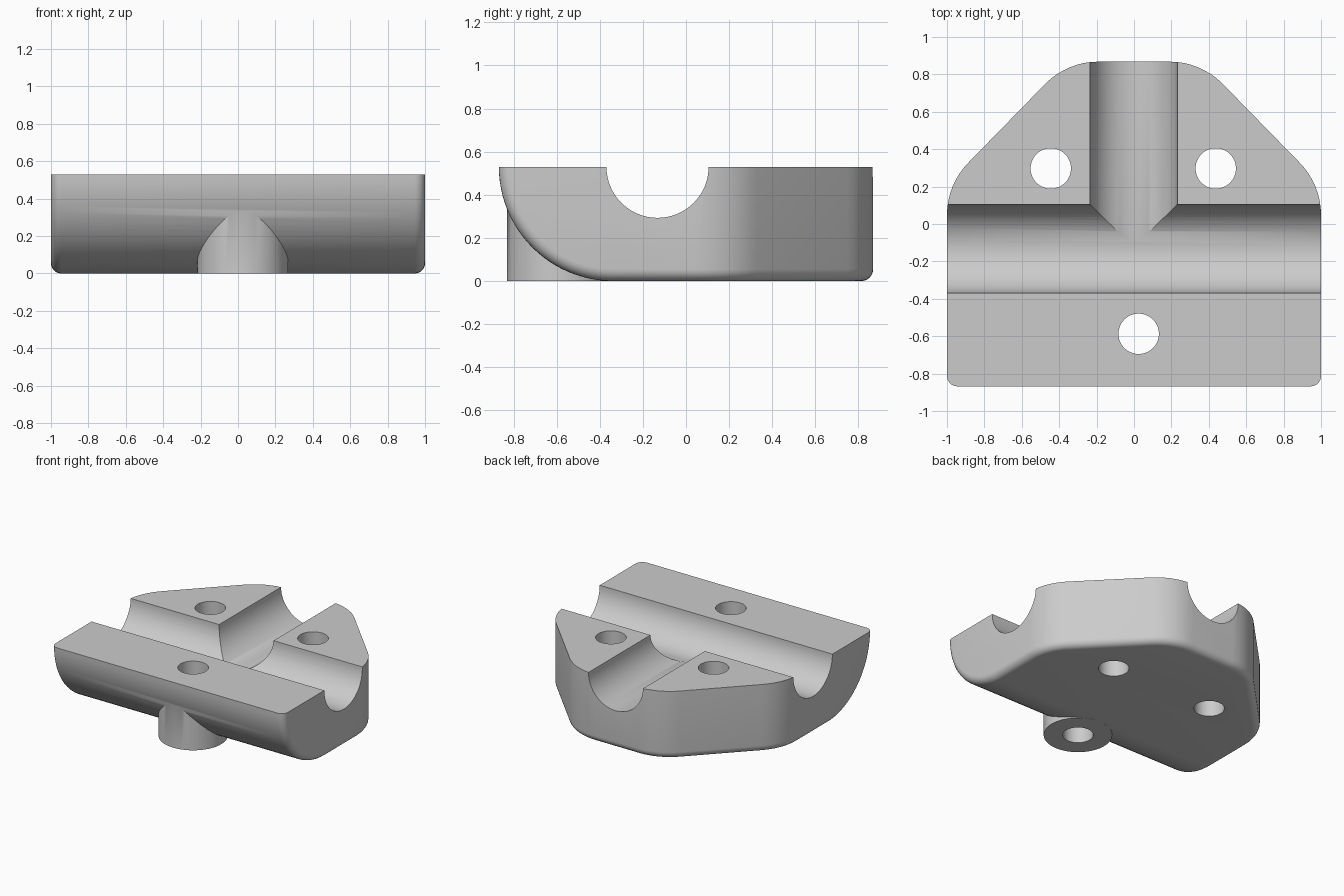
import bpy, bmesh
from math import sin, cos, radians
from mathutils import Matrix, Vector

if "Cube" in bpy.data.objects:
    bpy.data.objects.remove(bpy.data.objects["Cube"])

TOP = 0.53               # height of the flat upper face
FILLET = 0.055           # rounding of the lower and end edges
HALF_W, HALF_D = 1.0, 0.868
CORNER = 0.4             # radius of the rear plan corners
BELLY_Y = TOP - HALF_D   # centre of the curved front underside

grey = bpy.data.materials.new("grey")
grey.use_nodes = True
grey.diffuse_color = (0.6, 0.6, 0.6, 1)
grey.node_tree.nodes["Principled BSDF"].inputs["Base Color"].default_value = (0.6, 0.6, 0.6, 1)


def make_object(name, bm):
    mesh = bpy.data.meshes.new(name)
    bmesh.ops.recalc_face_normals(bm, faces=bm.faces)
    bm.to_mesh(mesh)
    bm.free()
    mesh.materials.append(grey)
    obj = bpy.data.objects.new(name, mesh)
    bpy.context.collection.objects.link(obj)
    return obj


def cylinder(name, start, end, radius, sides=64):
    start, end = Vector(start), Vector(end)
    axis = end - start
    turn = Vector((0, 0, 1)).rotation_difference(axis).to_matrix().to_4x4()
    bm = bmesh.new()
    bmesh.ops.create_cone(bm, cap_ends=True, segments=sides, radius1=radius, radius2=radius,
                          depth=axis.length, matrix=Matrix.Translation((start + end) / 2) @ turn)
    return make_object(name, bm)


def combine(target, tool, operation):
    mod = target.modifiers.new(tool.name, 'BOOLEAN')
    mod.operation, mod.solver, mod.object = operation, 'EXACT', tool
    tool.hide_render = True


def quarter_round(centre, u, v, steps=6):
    """Points of a fillet that turns from direction u to direction v."""
    angles = [radians(90 * i / steps) for i in range(steps + 1)]
    return [centre + FILLET * (cos(a) * u + sin(a) * v) for a in angles]


# Outline of the right half: filleted front underside, then filleted rear corners
sideways, down = Vector((1, 0, 0)), Vector((0, 0, -1))
points = []
for i in range(25):
    a = radians(180 + 90 * i / 24)
    out = Vector((0, cos(a), sin(a)))
    centre = Vector((HALF_W - FILLET, BELLY_Y, TOP)) + (TOP - FILLET) * out
    points += quarter_round(centre, sideways, out)
for first, cx, cy in ((0, HALF_W - CORNER, 0.048), (45, 0.19, HALF_D - CORNER)):
    for i in range(9):
        a = radians(first + 45 * i / 8)
        out = Vector((cos(a), sin(a), 0))
        centre = Vector((cx, cy, FILLET)) + (CORNER - FILLET) * out
        points += quarter_round(centre, out, down)
        points.append(Vector((cx, cy, TOP)) + CORNER * out)

# The block is convex, so its mirrored outline is wrapped into a solid
bm = bmesh.new()
for p in points:
    for side in (-1, 1):
        bm.verts.new((side * p.x, p.y, p.z))
bmesh.ops.remove_doubles(bm, verts=bm.verts, dist=0.0005)
bmesh.ops.convex_hull(bm, input=bm.verts)
bmesh.ops.delete(bm, geom=[v for v in bm.verts if not v.link_faces], context='VERTS')
bmesh.ops.dissolve_limit(bm, angle_limit=radians(0.3), verts=bm.verts, edges=bm.edges)
block = make_object("clamp_block", bm)

# Round boss below the front
front_hole = (0.025, -0.587)
helpers = [cylinder("front_boss", (*front_hole, 0), (*front_hole, 0.4), 0.243)]
combine(block, helpers[0], 'UNION')

# Half-round channels and bolt holes
cutters = [
    cylinder("cross_channel", (-1.2, -0.132, TOP), (1.2, -0.132, TOP), 0.237),
    cylinder("rear_channel", (-0.002, -0.132, TOP), (-0.002, 1.1, TOP), 0.234),
]
for i, (x, y) in enumerate((front_hole, (-0.445, 0.297), (0.437, 0.297))):
    cutters.append(cylinder(f"bolt_hole_{i + 1}", (x, y, -0.2), (x, y, 0.8), 0.108))
for cutter in cutters:
    combine(block, cutter, 'DIFFERENCE')
helpers += cutters

# Bake the cuts into the block and drop the helpers
graph = bpy.context.evaluated_depsgraph_get()
baked = bpy.data.meshes.new_from_object(block.evaluated_get(graph))
block.modifiers.clear()
block.data = baked
for helper in helpers:
    bpy.data.objects.remove(helper)

for obj in bpy.context.selected_objects:
    obj.select_set(False)
block.select_set(True)
bpy.context.view_layer.objects.active = block
bpy.ops.object.shade_smooth_by_angle(angle=radians(30))
